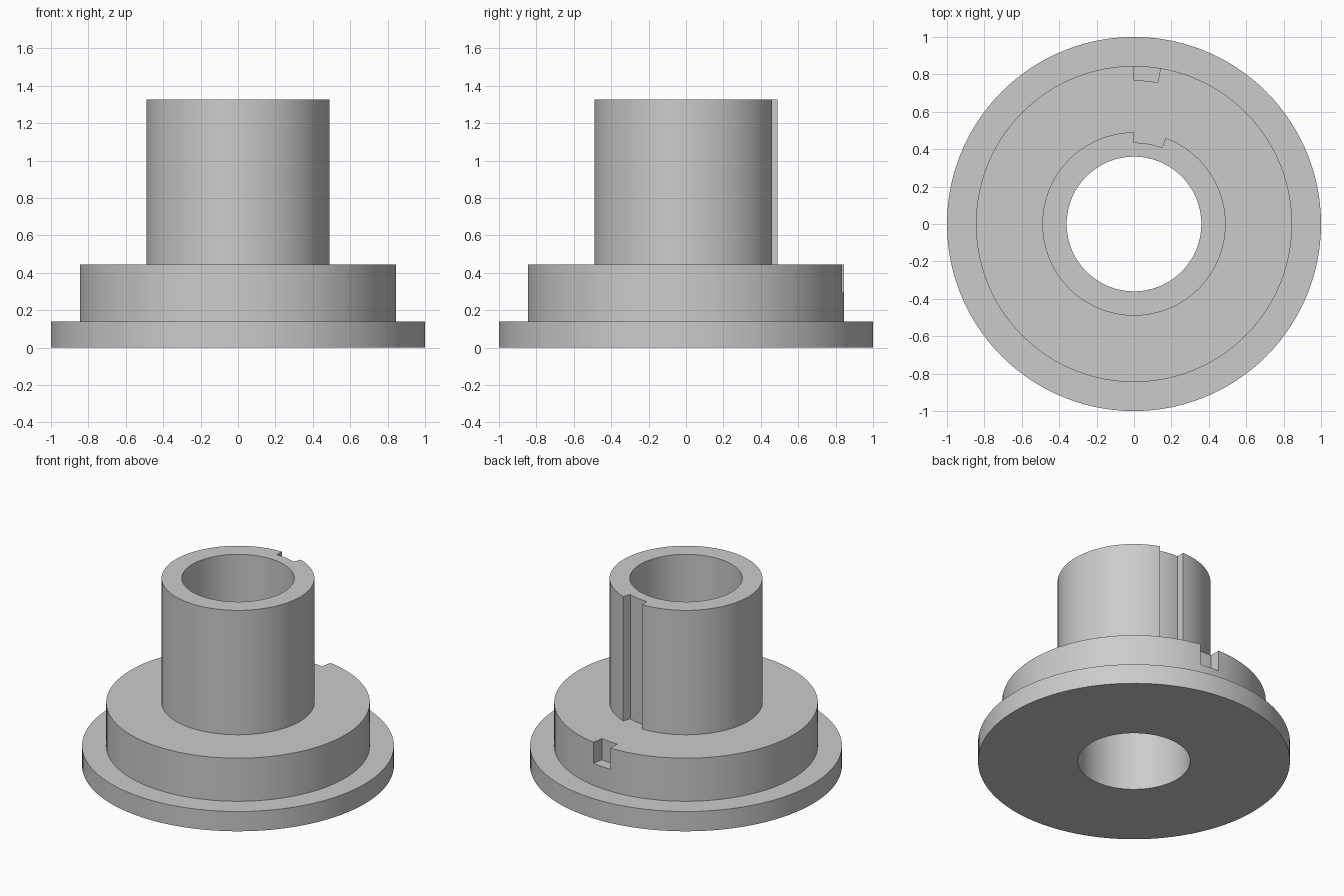
import bpy
import bmesh
from math import sin, cos, radians

if "Cube" in bpy.data.objects:
    bpy.data.objects.remove(bpy.data.objects["Cube"], do_unlink=True)

# Main dimensions
BORE, FLANGE, SHOULDER, SLEEVE = 0.36, 1.0, 0.845, 0.49
Z_FLANGE, Z_SLOT, Z_SHOULDER, Z_TOP = 0.14, 0.295, 0.445, 1.325
STEP = 3

# Notches: sweep in degrees clockwise from the back, and floor radius
SHOULDER_NOTCH = (9.6, 0.768)
SLEEVE_NOTCH = (20.2, 0.435)

# Turned profile: radius, height, notch cut into that ring
PROFILE = [
    (BORE, 0, None),
    (FLANGE, 0, None),
    (FLANGE, Z_FLANGE, None),
    (SHOULDER, Z_FLANGE, None),
    (SHOULDER, Z_SLOT, None),
    (SHOULDER, Z_SLOT, SHOULDER_NOTCH),
    (SHOULDER, Z_SHOULDER, SHOULDER_NOTCH),
    (SLEEVE, Z_SHOULDER, SLEEVE_NOTCH),
    (SLEEVE, Z_TOP, SLEEVE_NOTCH),
    (BORE, Z_TOP, None),
]


def make_columns():
    """Angles around the axis; notch walls get one column for each side."""
    walls = {0, SHOULDER_NOTCH[0], SLEEVE_NOTCH[0]}
    columns = []
    for angle in sorted(walls | set(range(0, 360, STEP))):
        probes = (angle - 0.01, angle + 0.01) if angle in walls else (angle,)
        columns += [(radians(angle), probe) for probe in probes]
    return columns


def ring_point(angle, probe, radius, z, notch):
    if notch and 0 < probe < notch[0]:
        radius = notch[1]
    return (radius * sin(angle), radius * cos(angle), z)


# Flanged bushing, turned as one body with its two notches
bm = bmesh.new()
grid = [[bm.verts.new(ring_point(a, p, *row)) for row in PROFILE]
        for a, p in make_columns()]
count = len(PROFILE)
for i, column in enumerate(grid):
    previous = grid[i - 1]
    for j in range(count):
        k = (j + 1) % count
        bm.faces.new((previous[j], column[j], column[k], previous[k]))
bmesh.ops.remove_doubles(bm, verts=bm.verts, dist=0.00001)
slivers = [f for f in bm.faces if f.calc_area() < 0.0000001]
bmesh.ops.delete(bm, geom=slivers, context='FACES_ONLY')
bmesh.ops.recalc_face_normals(bm, faces=bm.faces)

mesh = bpy.data.meshes.new("flanged_bushing")
bm.to_mesh(mesh)
bm.free()
bushing = bpy.data.objects.new("flanged_bushing", mesh)
bpy.context.collection.objects.link(bushing)

# Plain grey finish
grey = bpy.data.materials.new("plain_grey")
grey.use_nodes = True
colour = (0.6, 0.6, 0.6, 1)
grey.diffuse_color = colour
grey.node_tree.nodes["Principled BSDF"].inputs["Base Color"].default_value = colour
mesh.materials.append(grey)

# Smooth curved walls, crisp machined edges
bpy.ops.object.select_all(action='DESELECT')
bushing.select_set(True)
bpy.context.view_layer.objects.active = bushing
bpy.ops.object.shade_smooth_by_angle(angle=radians(30))
